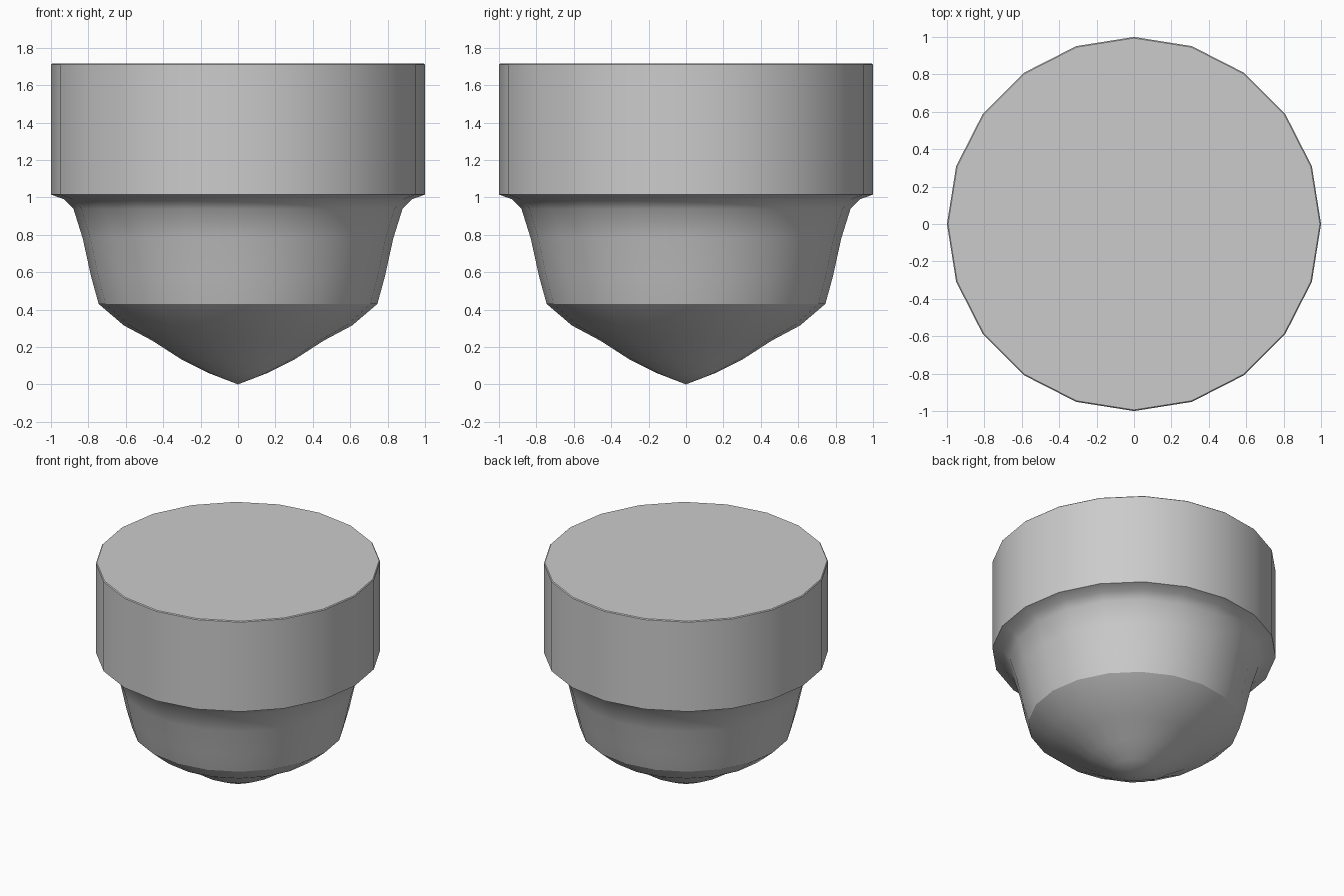
import bpy, math

if "Cube" in bpy.data.objects:
    bpy.data.objects.remove(bpy.data.objects["Cube"])

SIDES = 20

# Half-section from the lower tip to the upper rim (radius, height)
profile = [
    (0.155, 0.06), (0.305, 0.135), (0.46, 0.235), (0.61, 0.315),  # pointed base
    (0.745, 0.43), (0.785, 0.575), (0.83, 0.78), (0.88, 0.94),    # tapered body
    (0.93, 0.99), (1.0, 1.015),                                   # flared shoulder
    (1.0, 1.71), (0.994, 1.716),                                  # collar and rim
]


def lathe(name, section, tip_z):
    verts = [(0, 0, tip_z)]
    for r, z in section:
        for i in range(SIDES):
            a = math.tau * i / SIDES
            verts.append((r * math.cos(a), r * math.sin(a), z))
    faces = [(0, 1 + (i + 1) % SIDES, 1 + i) for i in range(SIDES)]
    for k in range(len(section) - 1):
        lo, hi = 1 + k * SIDES, 1 + (k + 1) * SIDES
        for i in range(SIDES):
            j = (i + 1) % SIDES
            faces.append((lo + i, lo + j, hi + j, hi + i))
    # Flat top cap
    faces.append(tuple(range(1 + (len(section) - 1) * SIDES, len(verts))))
    mesh = bpy.data.meshes.new(name)
    mesh.from_pydata(verts, [], faces)
    mesh.update()
    obj = bpy.data.objects.new(name, mesh)
    bpy.context.collection.objects.link(obj)
    return obj


# Stepped plug with a pointed underside
plug = lathe("pointed_plug", profile, 0.0)
bpy.context.view_layer.objects.active = plug
plug.select_set(True)
bpy.ops.object.shade_smooth_by_angle(angle=math.radians(32))
